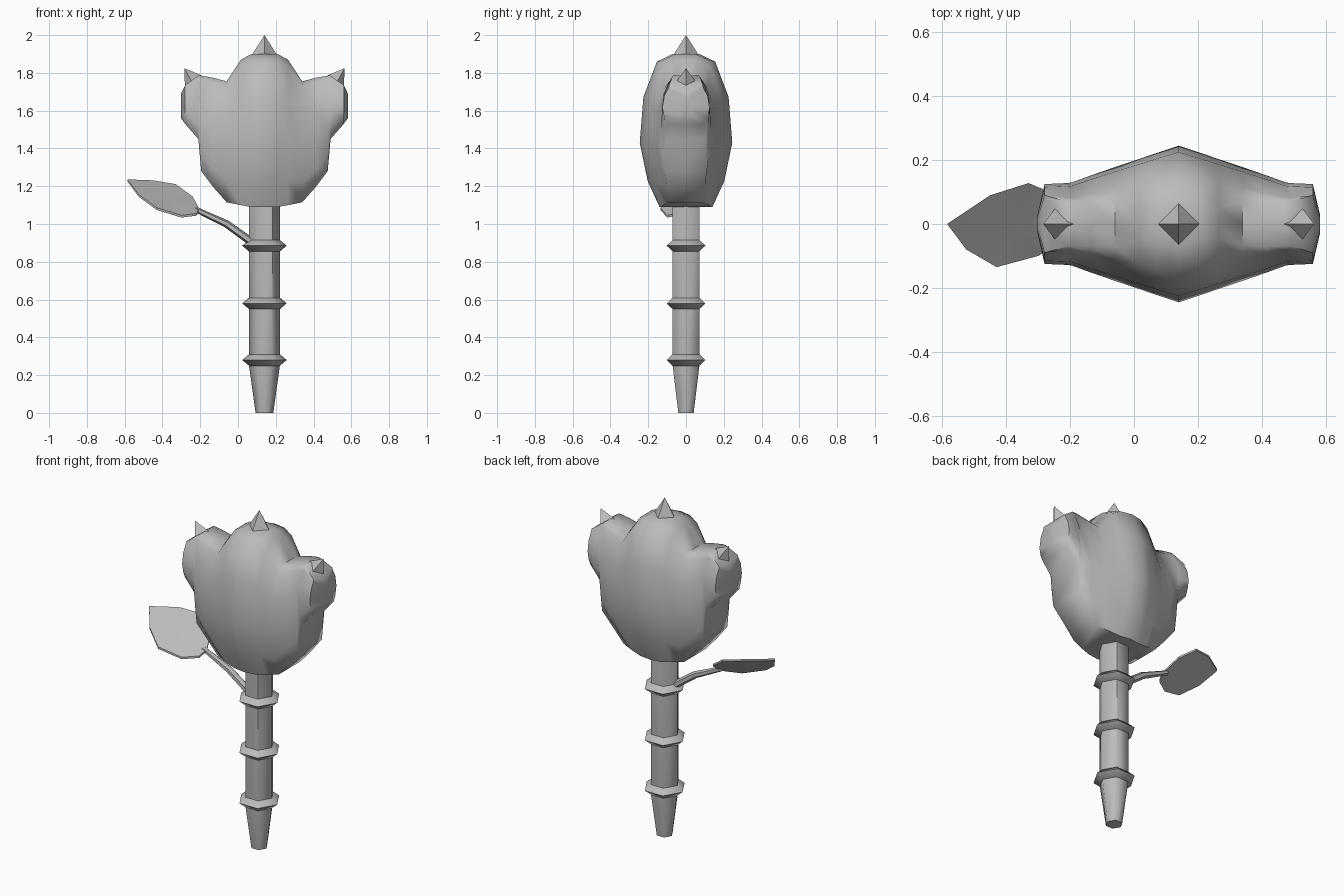
import bpy, bmesh, math
from mathutils import Vector

if "Cube" in bpy.data.objects:
    bpy.data.objects.remove(bpy.data.objects["Cube"])

CX = 0.14  # axis of stem and flower head
grey = bpy.data.materials.new("plain grey")
grey.diffuse_color = (0.5, 0.5, 0.5, 1)
grey.use_nodes = True
grey.node_tree.nodes["Principled BSDF"].inputs["Base Color"].default_value = grey.diffuse_color


def finish(name, bm, angle=60):
    bmesh.ops.remove_doubles(bm, verts=bm.verts, dist=0.0005)
    bmesh.ops.recalc_face_normals(bm, faces=bm.faces)
    mesh = bpy.data.meshes.new(name)
    bm.to_mesh(mesh)
    bm.free()
    mesh.materials.append(grey)
    obj = bpy.data.objects.new(name, mesh)
    bpy.context.collection.objects.link(obj)
    bpy.ops.object.select_all(action='DESELECT')
    bpy.context.view_layer.objects.active = obj
    obj.select_set(True)
    bpy.ops.object.shade_smooth_by_angle(angle=math.radians(angle))
    return obj


def loft(name, rings, angle=60):
    """Skin a row of closed rings and cap both ends."""
    bm = bmesh.new()
    vs = [[bm.verts.new(p) for p in r] for r in rings]
    n = len(vs[0])
    for a, b in zip(vs, vs[1:]):
        for i in range(n):
            j = (i + 1) % n
            bm.faces.new((a[i], a[j], b[j], b[i]))
    bm.faces.new(vs[0])
    bm.faces.new(vs[-1])
    return finish(name, bm, angle)


def lathe(name, profile, sides=6):
    loft(name, [[(CX + r * math.cos(math.tau * i / sides),
                  r * math.sin(math.tau * i / sides), z)
                 for i in range(sides)] for r, z in profile])


def spike(name, base, tip):
    bm = bmesh.new()
    b = [bm.verts.new(p) for p in base]
    t = bm.verts.new(tip)
    bm.faces.new(b)
    for i in range(4):
        bm.faces.new((b[i], b[(i + 1) % 4], t))
    finish(name, bm, 30)


# Six-sided stem with tapered foot and three collars
lathe("stem", [(0.047, 0), (0.083, 0.26), (0.083, 1.12)])
for k, z in enumerate((0.28, 0.58, 0.885)):
    lathe(f"stem_collar_{k + 1}", [(0.08, z - 0.032), (0.118, z), (0.08, z + 0.032)])

# Flower head: upright slices from the centre outward, mirrored sideways
# (offset, bottom z, top z, half depth, half depth of bottom, half depth of top)
slices = [(0, 1.09, 1.90, 0.245, 0.14, 0.07),
          (0.07, 1.09, 1.90, 0.222, 0.13, 0.05),
          (0.125, 1.10, 1.87, 0.203, 0.12, 0.05),
          (0.20, 1.115, 1.755, 0.178, 0.10, 0.07),
          (0.275, 1.20, 1.775, 0.152, 0.10, 0.07),
          (0.335, 1.28, 1.785, 0.130, 0.11, 0.07),
          (0.35, 1.45, 1.785, 0.128, 0.105, 0.07),
          (0.42, 1.53, 1.735, 0.125, 0.10, 0.09),
          (0.442, 1.56, 1.69, 0.03, 0.01, 0.01)]


def slice_ring(s, side):
    d, lo, hi, y, yb, yt = s
    h = hi - lo
    half = [(yb, 0), (yb + (y - yb) * 0.6, 0.17), (y, 0.42), (y * 0.92, 0.72),
            (max(yt, y * 0.63), 0.95), (yt, 1.0)]
    pts = [(v, lo + h * t) for v, t in half]
    pts += [(0, hi)] + [(-v, z) for v, z in reversed(pts)]
    return [(CX + side * d, v, z) for v, z in pts]


loft("flower_head", [slice_ring(s, -1) for s in reversed(slices)]
     + [slice_ring(s, 1) for s in slices[1:]], 65)

# Petal tips
spike("middle_petal_tip", [(CX + 0.07, 0, 1.89), (CX, 0.07, 1.89),
                           (CX - 0.07, 0, 1.89), (CX, -0.07, 1.89)], (CX, 0, 2.0))
for name, s in (("left_petal_tip", -1), ("right_petal_tip", 1)):
    spike(name, [(CX + s * 0.33, 0, 1.785), (CX + s * 0.375, 0.065, 1.735),
                 (CX + s * 0.42, 0, 1.69), (CX + s * 0.375, -0.065, 1.735)],
          (CX + s * 0.424, 0, 1.825))

# Leaf stalk: thin bent tube
path = [Vector(p) for p in ((0.10, 0, 0.885), (-0.06, 0, 1.0), (-0.23, 0, 1.08))]
across = Vector((0.5, 0, 0.86))
loft("leaf_stalk", [[p + r * (across * math.cos(a) + Vector((0, 1, 0)) * math.sin(a))
                     for a in (math.tau * i / 6 for i in range(6))]
                    for p, r in zip(path, (0.022, 0.02, 0.014))])

# Tilted leaf blade with slight thickness
outline = [(-0.585, 0, 1.23), (-0.45, 0.09, 1.225), (-0.33, 0.128, 1.205),
           (-0.24, 0.09, 1.14), (-0.205, 0, 1.075), (-0.22, -0.05, 1.05),
           (-0.30, -0.10, 1.04), (-0.43, -0.135, 1.08), (-0.525, -0.08, 1.15)]
bm = bmesh.new()
rim = [[bm.verts.new((x, y, z + dz)) for x, y, z in outline] for dz in (-0.006, 0.006)]
for ring, dz in zip(rim, (-0.006, 0.006)):
    mid = bm.verts.new((-0.37, 0, 1.135 + dz))
    for i in range(9):
        bm.faces.new((ring[i], ring[(i + 1) % 9], mid))
for i in range(9):
    j = (i + 1) % 9
    bm.faces.new((rim[0][i], rim[0][j], rim[1][j], rim[1][i]))
finish("leaf", bm, 40)
